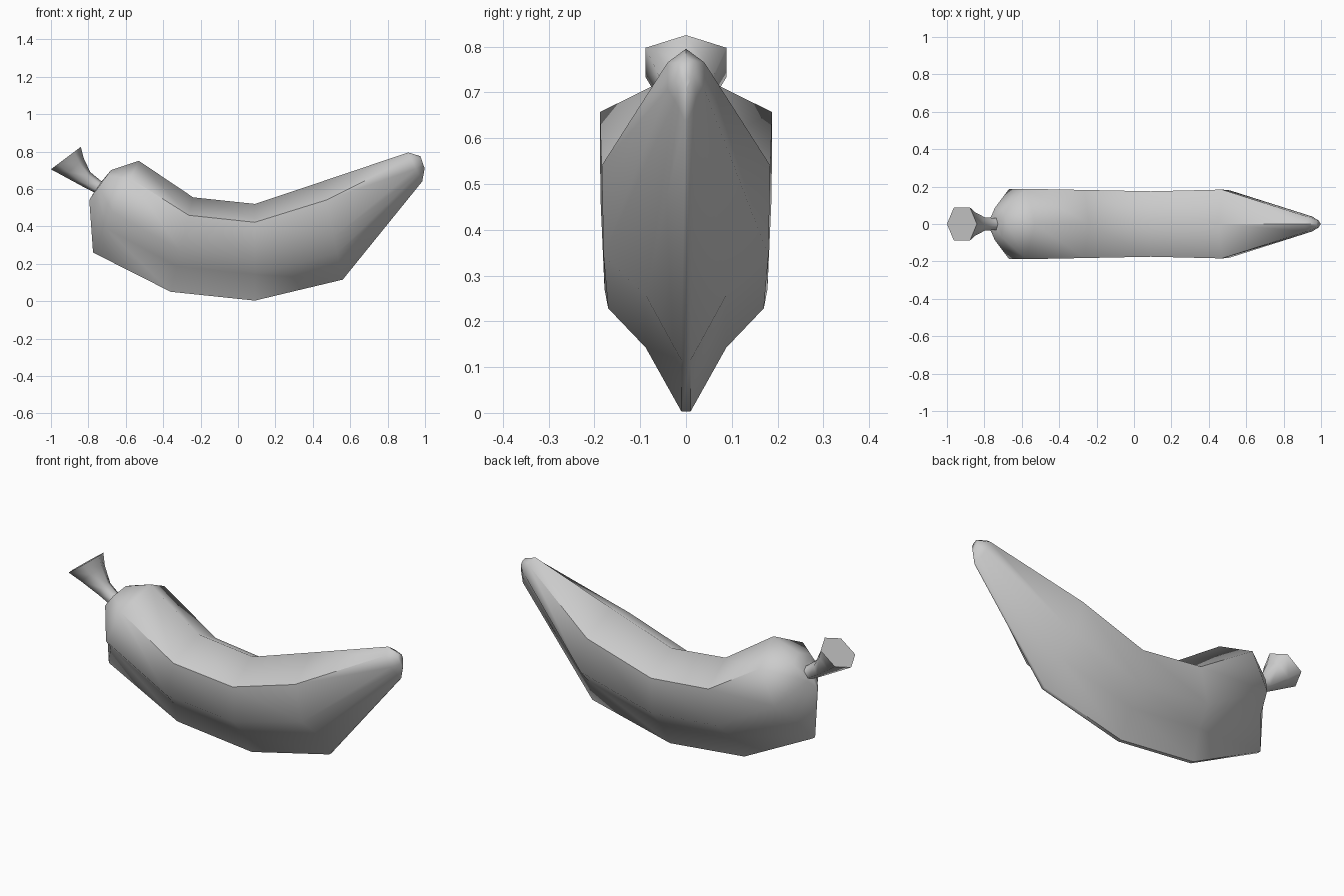
import bpy, bmesh
from mathutils import Vector

if "Cube" in bpy.data.objects:
    bpy.data.objects.remove(bpy.data.objects["Cube"])


def loft(name, rings, angle):
    """Skin a list of equal-sized vertex rings and close both ends."""
    bm = bmesh.new()
    loops = [[bm.verts.new(p) for p in r] for r in rings]
    n = len(loops[0])
    for a, b in zip(loops, loops[1:]):
        for i in range(n):
            j = (i + 1) % n
            bm.faces.new((a[i], a[j], b[j], b[i]))
    bm.faces.new(loops[0])
    bm.faces.new(loops[-1])
    bmesh.ops.recalc_face_normals(bm, faces=bm.faces)
    me = bpy.data.meshes.new(name)
    bm.to_mesh(me)
    bm.free()
    ob = bpy.data.objects.new(name, me)
    bpy.context.collection.objects.link(ob)
    bpy.ops.object.select_all(action='DESELECT')
    ob.select_set(True)
    bpy.context.view_layer.objects.active = ob
    bpy.ops.object.shade_smooth_by_angle(angle=angle)
    return ob


def ring(bottom, top, half):
    """half: (fraction from bottom to top, half width), mirrored in y."""
    b = Vector((bottom[0], 0, bottom[1]))
    t = Vector((top[0], 0, top[1]))
    right = [b.lerp(t, f) + Vector((0, y, 0)) for f, y in half]
    left = [Vector((p.x, -p.y, p.z)) for p in reversed(right)]
    return right + [t] + left


# Fruit body: keeled cross-section (keel, crease, lower side, upper side, top)
def body_ring(bottom, top, keel, crease, low, high):
    return ring(bottom, top, [(0, keel), (.27, crease), (.436, low), (.81, high)])


body = [
    body_ring((-.775, .575), (-.725, .645), .004, .016, .028, .024),
    body_ring((-.795, .54), (-.68, .70), .006, .04, .085, .075),
    body_ring((-.775, .26), (-.53, .75), .010, .088, .187, .188),
    body_ring((-.36, .05), (-.24, .555), .010, .088, .178, .182),
    body_ring((.09, .003), (.09, .52), .010, .088, .170, .175),
    body_ring((.56, .115), (.45, .64), .010, .088, .180, .184),
    body_ring((.985, .64), (.91, .795), .004, .024, .040, .040),
    body_ring((.998, .71), (.975, .775), .003, .010, .018, .018),
]
loft("fruit_body", body, 1.05)

# Flared hexagonal stem
hexagon = lambda w: [(.0, .001), (.25, w), (.75, w)]


def stem_ring(bottom, top, w):
    b, t = Vector((bottom[0], 0, bottom[1])), Vector((top[0], 0, top[1]))
    side = [b.lerp(t, f) for f in (.23, .77)]
    return ([b] + [p + Vector((0, w, 0)) for p in side] + [t]
            + [p - Vector((0, w, 0)) for p in reversed(side)])


stem = [
    stem_ring((-.74, .56), (-.69, .625), .035),
    stem_ring((-.775, .585), (-.735, .645), .032),
    stem_ring((-.825, .61), (-.79, .69), .036),
    stem_ring((-.93, .667), (-.825, .765), .062),
    stem_ring((-1.0, .705), (-.84, .825), .088),
]
loft("stem", stem, 1.1)
